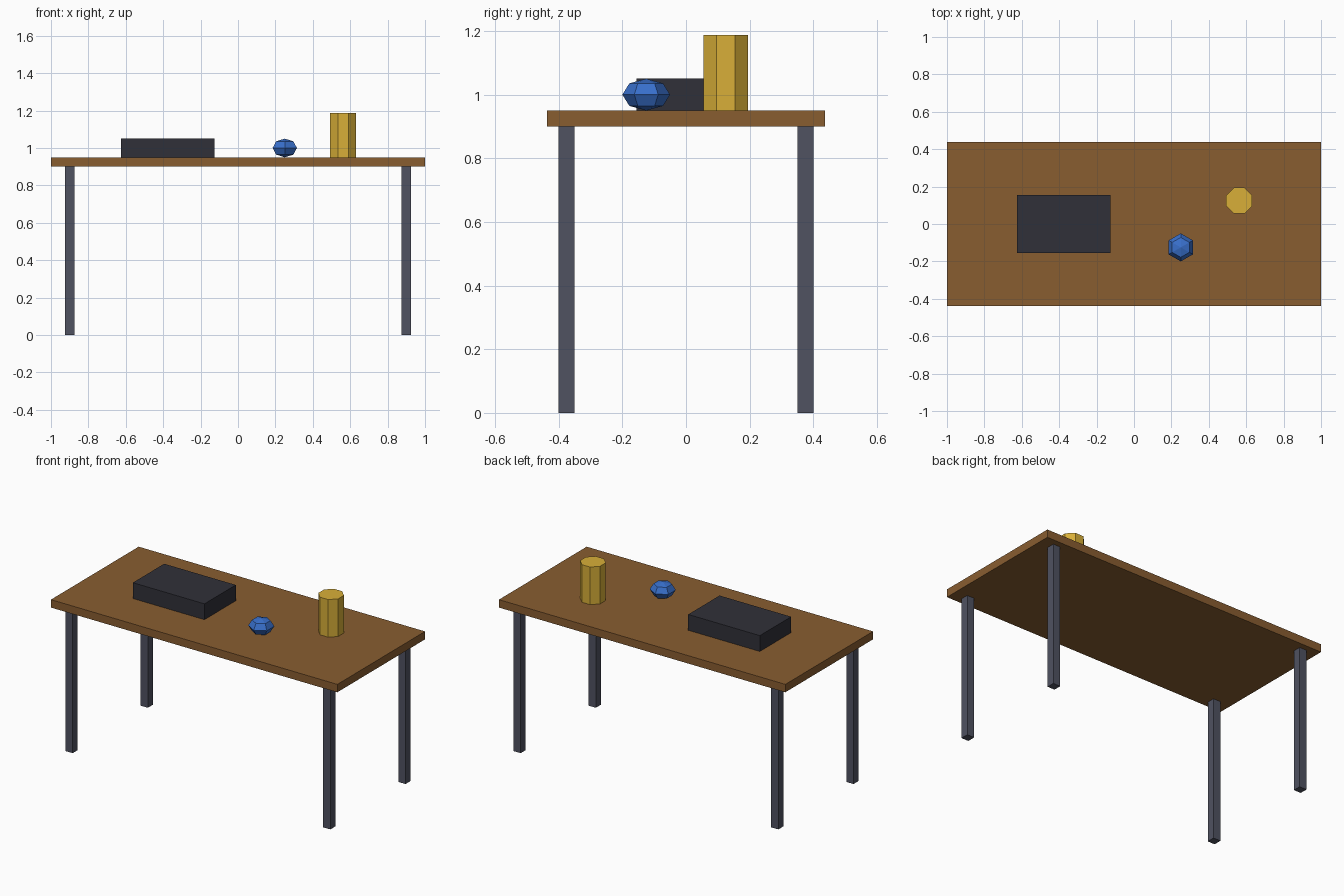
import bpy, bmesh
from math import cos, sin, pi, radians

default = bpy.data.objects.get("Cube")
if default:
    bpy.data.objects.remove(default, do_unlink=True)


def material(name, rgb):
    m = bpy.data.materials.new(name)
    m.use_nodes = True
    color = (*rgb, 1)
    m.diffuse_color = color
    m.node_tree.nodes["Principled BSDF"].inputs["Base Color"].default_value = color
    return m


wood = material("brown wood", (0.25, 0.11, 0.03))
steel = material("grey steel", (0.08, 0.085, 0.12))
charcoal = material("charcoal", (0.03, 0.03, 0.04))
yellow = material("mustard yellow", (0.69, 0.43, 0.04))
blue = material("blue", (0.04, 0.16, 0.6))


def finish(name, bm, mat, location):
    bmesh.ops.recalc_face_normals(bm, faces=bm.faces)
    mesh = bpy.data.meshes.new(name)
    bm.to_mesh(mesh)
    bm.free()
    mesh.materials.append(mat)
    obj = bpy.data.objects.new(name, mesh)
    obj.location = location
    bpy.context.collection.objects.link(obj)
    return obj


def box(name, size, base, mat):
    """Box standing on the point base."""
    bm = bmesh.new()
    bmesh.ops.create_cube(bm, size=1)
    bmesh.ops.scale(bm, vec=size, verts=bm.verts)
    bmesh.ops.translate(bm, vec=(0, 0, size[2] / 2), verts=bm.verts)
    return finish(name, bm, mat, base)


def lathe(name, profile, sides, start, base, mat):
    """Faceted solid from (radius, height) rings; radius 0 gives a pole."""
    bm = bmesh.new()
    rings = []
    for r, z in profile:
        count = sides if r else 1
        rings.append([bm.verts.new((r * cos(start + 2 * pi * i / sides),
                                    r * sin(start + 2 * pi * i / sides), z))
                      for i in range(count)])
    for low, high in zip(rings, rings[1:]):
        for i in range(sides):
            j = i + 1
            corners = [low[i % len(low)], low[j % len(low)],
                       high[j % len(high)], high[i % len(high)]]
            bm.faces.new(list(dict.fromkeys(corners)))
    for ring in (rings[0], rings[-1]):
        if len(ring) > 1:
            bm.faces.new(ring)
    return finish(name, bm, mat, base)


# Table
LEG, TOP = 0.9, 0.95
box("table_top", (2, 0.875, TOP - LEG), (0, 0, LEG), wood)
for side, x in (("right", -0.9), ("left", 0.9)):
    for end, y in (("front", -0.375), ("back", 0.375)):
        box(f"{end}_{side}_leg", (0.05, 0.05, LEG), (x, y, 0), steel)

# Objects on the table
box("dark_case", (0.5, 0.3125, 0.1), (-0.375, 0, TOP), charcoal)
lathe("octagonal_cup", [(0.075, 0), (0.075, 0.2375)], 8, radians(22.5),
      (0.5625, 0.125, TOP), yellow)
R, H = 0.075, 0.05
gem = [(R * cos(a) if abs(a) < 1.5 else 0, H + H * sin(a))
       for a in (k * pi / 4 for k in range(-2, 3))]
lathe("faceted_ball", gem, 6, radians(30), (0.25, -0.125, TOP), blue)
